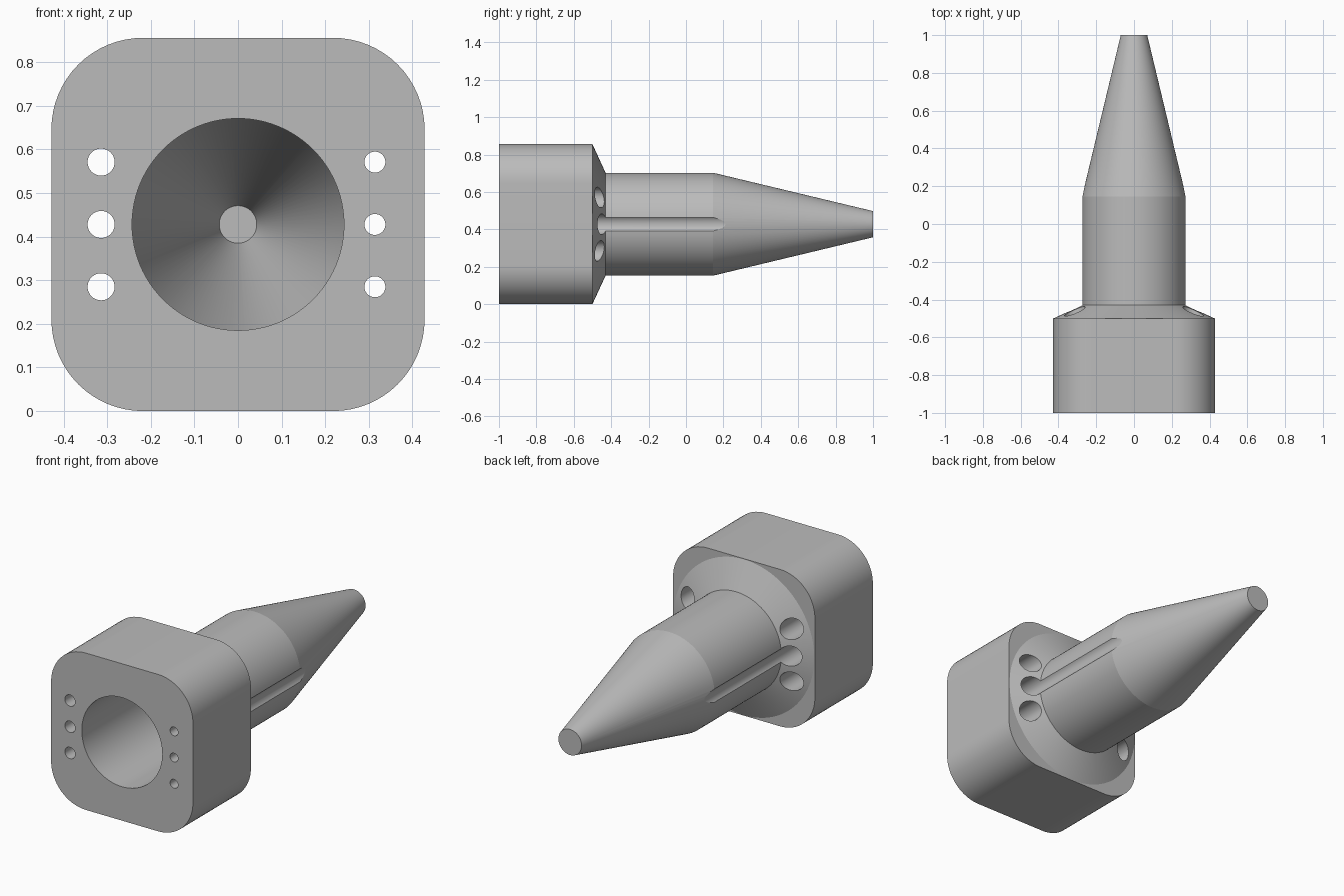
import bpy, bmesh, math

if "Cube" in bpy.data.objects:
    bpy.data.objects.remove(bpy.data.objects["Cube"], do_unlink=True)

HALF = 0.428          # half width of the block, also the axis height
CORNER = 0.21

grey = bpy.data.materials.new("plain_grey")
grey.use_nodes = True
colour = (0.5, 0.5, 0.5, 1)
grey.diffuse_color = colour
for node in grey.node_tree.nodes:
    if node.type == 'BSDF_PRINCIPLED':
        node.inputs["Base Color"].default_value = colour


def loft(name, sections):
    """Join closed rings of points into a capped solid."""
    bm = bmesh.new()
    rings = [[bm.verts.new(p) for p in ring] for ring in sections]
    n = len(rings[0])
    for a, b in zip(rings, rings[1:]):
        for i in range(n):
            j = (i + 1) % n
            bm.faces.new((a[i], a[j], b[j], b[i]))
    bm.faces.new(rings[0])
    bm.faces.new(rings[-1])
    bmesh.ops.recalc_face_normals(bm, faces=bm.faces)
    mesh = bpy.data.meshes.new(name)
    bm.to_mesh(mesh)
    bm.free()
    mesh.materials.append(grey)
    obj = bpy.data.objects.new(name, mesh)
    bpy.context.collection.objects.link(obj)
    return obj


def turned(name, profile, x=0, z=HALF, sides=96):
    """Turn (radius, y) points about an axis running along y."""
    angles = [math.tau * i / sides for i in range(sides)]
    return loft(name, [[(x + r * math.cos(a), y, z + r * math.sin(a))
                        for a in angles] for r, y in profile])


def combine(target, tool, operation):
    mod = target.modifiers.new(operation, 'BOOLEAN')
    mod.operation = operation
    mod.solver = 'EXACT'
    mod.object = tool
    bpy.context.view_layer.objects.active = target
    bpy.ops.object.modifier_apply(modifier=mod.name)
    bpy.data.objects.remove(tool, do_unlink=True)


# Rounded square block
outline = []
steps = 16
for quarter, (sx, sz) in enumerate([(1, 1), (-1, 1), (-1, -1), (1, -1)]):
    for i in range(steps + 1):
        a = (quarter + i / steps) * math.pi / 2
        outline.append((sx * (HALF - CORNER) + CORNER * math.cos(a),
                        HALF + sz * (HALF - CORNER) + CORNER * math.sin(a)))
body = loft("nozzle_body", [[(x, y, z) for x, z in outline] for y in (-1, -0.5)])

# Sloped collar, straight barrel and tapered tip
barrel = turned("barrel", [(0.2, -0.6), (0.425, -0.499), (0.275, -0.43),
                           (0.275, 0.145), (0.07, 1)])
combine(body, barrel, 'UNION')

# Central bore, following the outer taper to a closed end
bore = turned("bore_cutter", [(0.243, -1.1), (0.243, 0.145), (0.043, 0.97)])
combine(body, bore, 'DIFFERENCE')

# Stepped side holes; the wide middle ones also groove the barrel
for side, radius in ((-1, 0.031), (1, 0.024)):
    for row in (-1, 0, 1):
        hole = turned("hole_cutter",
                      [(radius, -1.1), (radius, -0.75), (0.055, -0.75), (0.055, 0.4)],
                      x=side * 0.314, z=HALF + row * 0.143, sides=48)
        combine(body, hole, 'DIFFERENCE')

# Smooth shading with crisp edges
bpy.ops.object.select_all(action='DESELECT')
body.select_set(True)
bpy.context.view_layer.objects.active = body
bpy.ops.object.shade_smooth_by_angle(angle=math.radians(12))
